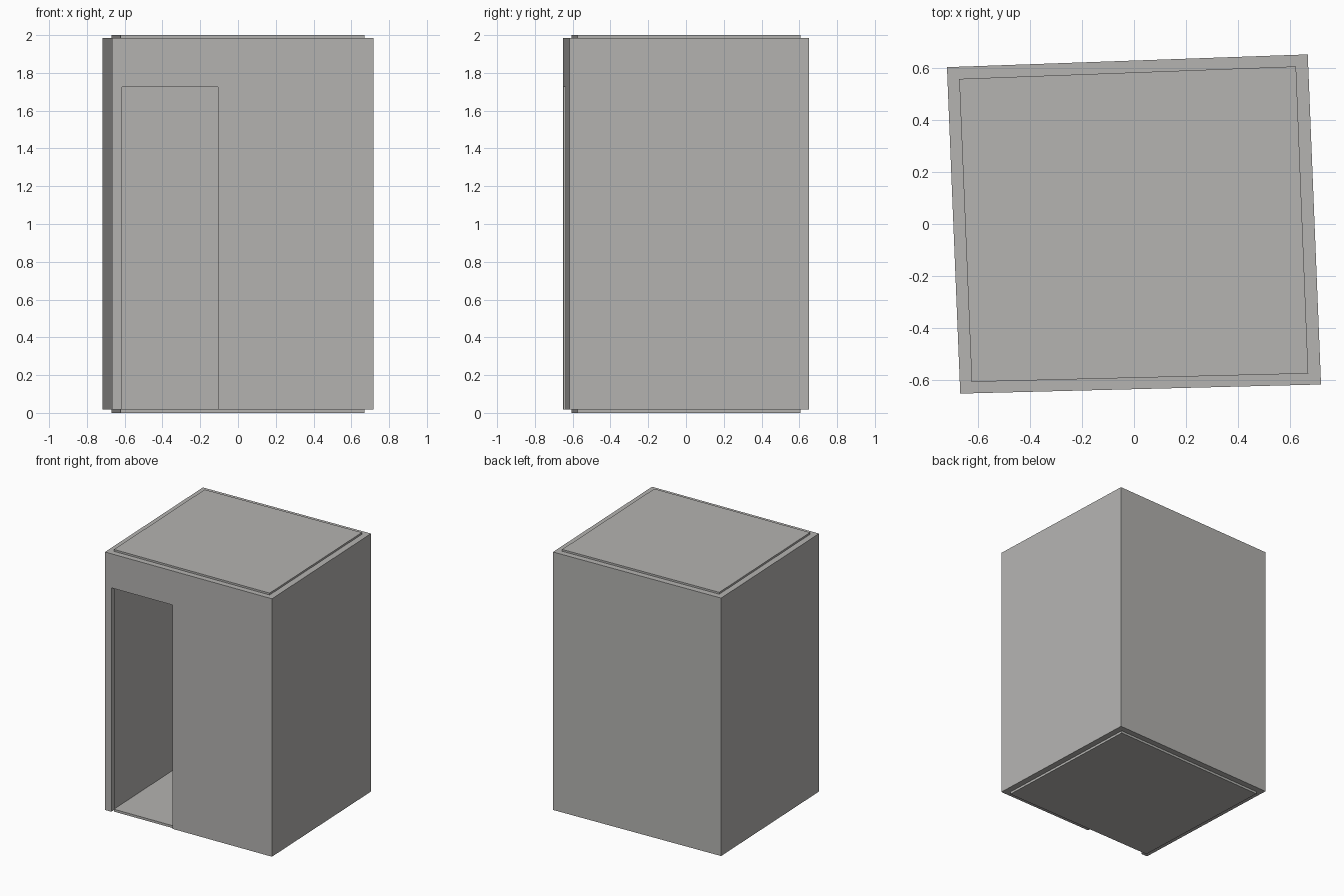
import bpy, bmesh
from mathutils import Vector

cube = bpy.data.objects.get("Cube")
if cube:
    bpy.data.objects.remove(cube, do_unlink=True)

# Plain grey for every surface
grey = bpy.data.materials.new("warm_grey")
grey.use_nodes = True
colour = (0.46, 0.453, 0.44, 1)
grey.diffuse_color = colour
grey.node_tree.nodes["Principled BSDF"].inputs["Base Color"].default_value = colour

# Plan outlines, slightly out of square: front left, front right, back right, back left
OUTER = [(-0.667, -0.651), (0.718, -0.616), (0.667, 0.651), (-0.718, 0.602)]
INNER = [(-0.623, -0.606), (0.669, -0.574), (0.622, 0.605), (-0.671, 0.557)]
WALL_BOTTOM, WALL_TOP, HEIGHT = 0.018, 1.986, 2.0
DOOR_LEFT, DOOR_RIGHT, DOOR_TOP = -0.614, -0.106, 1.726


def add_object(name, bm):
    bmesh.ops.recalc_face_normals(bm, faces=bm.faces)
    mesh = bpy.data.meshes.new(name)
    bm.to_mesh(mesh)
    bm.free()
    mesh.materials.append(grey)
    obj = bpy.data.objects.new(name, mesh)
    bpy.context.collection.objects.link(obj)
    return obj


def prism(name, outline, low, high):
    bm = bmesh.new()
    face = bm.faces.new([bm.verts.new((x, y, low)) for x, y in outline])
    top = bmesh.ops.extrude_face_region(bm, geom=[face])["geom"]
    for v in top:
        if isinstance(v, bmesh.types.BMVert):
            v.co.z = high
    return add_object(name, bm)


def ring_prism(name, outer, inner, low, high):
    bm = bmesh.new()
    loops = [[bm.verts.new((x, y, z)) for x, y in outline]
             for outline, z in ((outer, low), (outer, high), (inner, high), (inner, low))]
    for a, b in zip(loops, loops[1:] + loops[:1]):
        for i in range(len(a)):
            j = (i + 1) % len(a)
            bm.faces.new((a[i], a[j], b[j], b[i]))
    return add_object(name, bm)


# Floor and ceiling slabs
prism("floor_slab", INNER, 0, WALL_BOTTOM)
prism("ceiling_slab", INNER, WALL_TOP, HEIGHT)

# Walls as one hollow shell
walls = ring_prism("walls", OUTER, INNER, WALL_BOTTOM, WALL_TOP)

# Doorway cut square through the front wall
start, end = Vector(OUTER[0]), Vector(OUTER[1])
along = (end - start).normalized()
inward = Vector((-along.y, along.x)) * 0.2
left, right = (start + along * ((x - start.x) / along.x) for x in (DOOR_LEFT, DOOR_RIGHT))
cutter = prism("doorway_cutter",
               [left - inward, right - inward, right + inward, left + inward],
               -0.1, DOOR_TOP)
cutter.hide_render = True

cut = walls.modifiers.new("doorway", 'BOOLEAN')
cut.operation = 'DIFFERENCE'
cut.solver = 'EXACT'
cut.object = cutter
bpy.context.view_layer.objects.active = walls
bpy.ops.object.modifier_apply(modifier=cut.name)
bpy.data.objects.remove(cutter, do_unlink=True)
